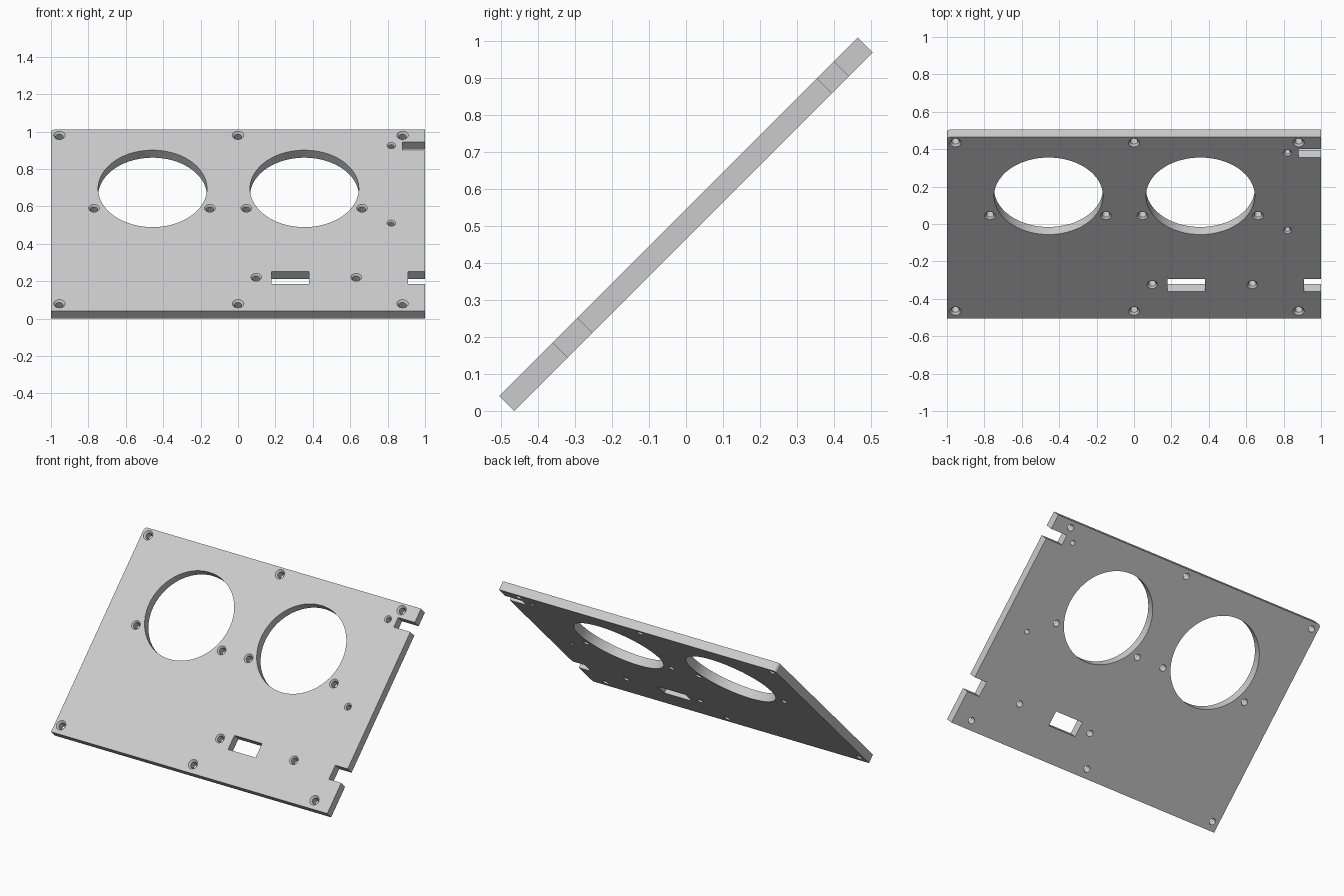
import bpy, bmesh, math
from mathutils import Matrix

if "Cube" in bpy.data.objects:
    bpy.data.objects.remove(bpy.data.objects["Cube"])

T = 0.057           # plate thickness
L = 0.686           # half length along the slope
R = 0.02            # rounded corner radius

grey = bpy.data.materials.new("light_grey")
grey.diffuse_color = (0.6, 0.6, 0.6, 1)
grey.use_nodes = True
grey.node_tree.nodes["Principled BSDF"].inputs["Base Color"].default_value = grey.diffuse_color


def make_object(name, bm):
    bmesh.ops.recalc_face_normals(bm, faces=bm.faces)
    mesh = bpy.data.meshes.new(name)
    bm.to_mesh(mesh)
    bm.free()
    mesh.materials.append(grey)
    ob = bpy.data.objects.new(name, mesh)
    bpy.context.collection.objects.link(ob)
    return ob


def add_prism(bm, points, z0, z1):
    face = bm.faces.new([bm.verts.new((x, y, z0)) for x, y in points])
    new = bmesh.ops.extrude_face_region(bm, geom=[face])["geom"]
    verts = [v for v in new if isinstance(v, bmesh.types.BMVert)]
    bmesh.ops.translate(bm, verts=verts, vec=(0, 0, z1 - z0))


def add_cone(bm, x, y, r_low, r_top, z0, z1, sides):
    bmesh.ops.create_cone(bm, cap_ends=True, segments=sides, radius1=r_low, radius2=r_top,
                          depth=z1 - z0, matrix=Matrix.Translation((x, y, (z0 + z1) / 2)))


# Plate outline with two edge notches and one rounded corner
outline = [(-1, -L), (1, -L),
           (1, -0.481), (0.91, -0.481), (0.91, -0.387), (1, -0.387),
           (1, 0.53), (0.88, 0.53), (0.88, 0.594), (1, 0.594), (1, L)]
for i in range(7):
    a = math.pi / 2 * (1 + i / 6)
    outline.append((-1 + R + R * math.cos(a), L - R + R * math.sin(a)))
bm = bmesh.new()
add_prism(bm, outline, -T / 2, T / 2)
plate = make_object("panel_plate", bm)

# Through openings: two dial holes, a slot and all screw shafts
screws = [(x, y, 0.02, 0.031) for y in (0.643, -0.63) for x in (-0.955, 0, 0.88)]
screws += [(x, 0.092, 0.02, 0.029) for x in (-0.77, -0.15, 0.045, 0.663)]
screws += [(x, -0.43, 0.02, 0.029) for x in (0.097, 0.632)]
screws += [(0.82, y, 0.015, 0.023) for y in (0.566, -0.02)]

bm = bmesh.new()
for x in (-0.457, 0.355):
    add_cone(bm, x, 0.24, 0.291, 0.291, -0.1, 0.1, 96)
add_prism(bm, [(0.18, -0.481), (0.38, -0.481), (0.38, -0.387), (0.18, -0.387)], -0.1, 0.1)
for x, y, r, _ in screws:
    add_cone(bm, x, y, r, r, -0.1, 0.1, 24)
through = make_object("through_cutter", bm)

# Countersinks widening to the front face
bm = bmesh.new()
for x, y, r, head in screws:
    slope = head - r
    add_cone(bm, x, y, r - 0.002, head + slope, T / 2 - slope - 0.002, T / 2 + slope, 24)
sinks = make_object("countersink_cutter", bm)

for cutter in (through, sinks):
    cutter.hide_render = True
    mod = plate.modifiers.new(cutter.name, 'BOOLEAN')
    mod.operation = 'DIFFERENCE'
    mod.solver = 'EXACT'
    mod.object = cutter

# Apply the cuts and drop the helpers
bpy.context.view_layer.update()
cut = bpy.data.meshes.new_from_object(plate.evaluated_get(bpy.context.evaluated_depsgraph_get()))
plate.modifiers.clear()
plate.data = cut
for cutter in (through, sinks):
    bpy.data.objects.remove(cutter)

# Lean the panel back at 45 degrees
plate.data.transform(Matrix.Translation((0, 0, 0.505)) @ Matrix.Rotation(math.pi / 4, 4, 'X'))
low = min(v.co.z for v in plate.data.vertices)
plate.data.transform(Matrix.Translation((0, 0, -low)))

bpy.context.view_layer.objects.active = plate
plate.select_set(True)
bpy.ops.object.shade_smooth_by_angle(angle=math.radians(30))
